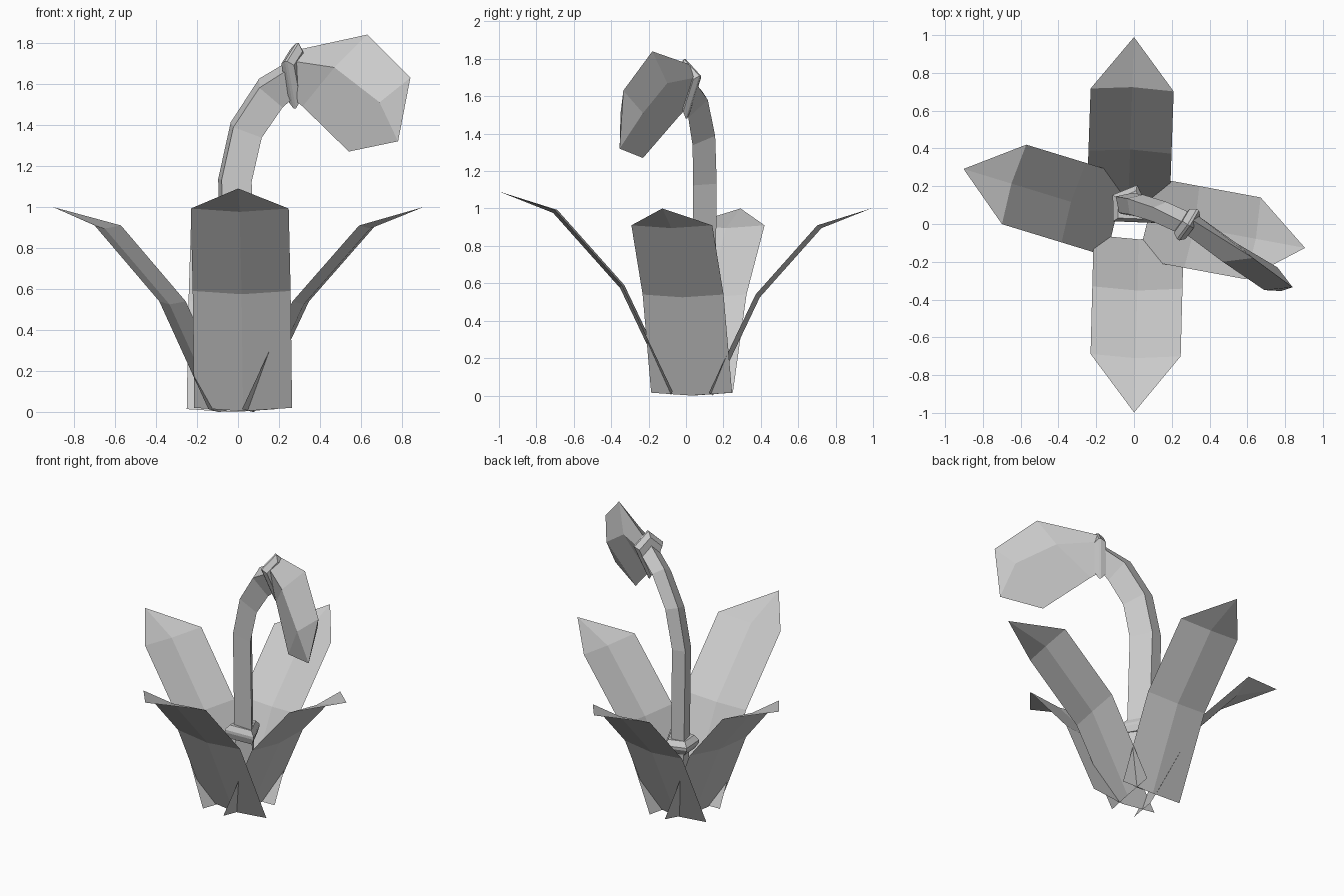
import bpy, math
from mathutils import Vector as V

if "Cube" in bpy.data.objects:
    bpy.data.objects.remove(bpy.data.objects["Cube"])

W = V((0.55, 0.835, 0)).normalized()      # sideways direction of the drooping stem


def make(name, verts, faces):
    me = bpy.data.meshes.new(name)
    me.from_pydata([tuple(v) for v in verts], [], faces)
    me.update()
    ob = bpy.data.objects.new(name, me)
    bpy.context.collection.objects.link(ob)
    return ob


def kite(c, t, a, side, h):
    """Kite section: outer corner, two side corners, inner corner."""
    t = V(t).normalized()
    o = t.cross(W).normalized()
    c = V(c)
    return [c + o * a, c + o * side + W * h, c - o * a, c + o * side - W * h]


def loft(name, rings, tip=None):
    verts = [p for r in rings for p in r]
    n = len(rings)
    faces = [(i * 4 + j, i * 4 + (j + 1) % 4, i * 4 + 4 + (j + 1) % 4, i * 4 + 4 + j)
             for i in range(n - 1) for j in range(4)]
    faces.append((3, 2, 1, 0))
    e = (n - 1) * 4
    if tip:
        verts.append(V(tip))
        faces += [(e + j, e + (j + 1) % 4, len(verts) - 1) for j in range(4)]
    else:
        faces.append((e, e + 1, e + 2, e + 3))
    # flip so normals point out
    return make(name, verts, [f[::-1] for f in faces])


# Leaves: creased single sheets, (outward, height) rows ending in a point
def leaf(name, base, angle, s=1.0, z0=0.0):
    a = math.radians(angle)
    d, w = V((math.cos(a), math.sin(a), 0)), V((-math.sin(a), math.cos(a), 0))
    verts = []
    for r, z in ((0, 0.015), (0.25, 0.54), (0.58, 0.91)):
        for k in (-1, 0, 1):
            drop = 0.015 if k == 0 else 0
            p = V((base[0], base[1], z0)) + d * ((r + drop) * s) + w * (0.22 * k * s)
            p.z += (z - drop) * s
            verts.append(p)
    verts.append(V((base[0], base[1], z0 + 1.0 * s)) + d * 0.86 * s)
    faces = [(i * 3 + j, i * 3 + j + 1, i * 3 + j + 4, i * 3 + j + 3)
             for i in range(2) for j in range(2)]
    faces += [(6, 7, 9), (7, 8, 9)]
    make(name, verts, [f[::-1] for f in faces])


leaf("leaf_front", (0.025, -0.065), 268.5, 1.085, 0.005)
leaf("leaf_back", (-0.03, 0.13), 88)
leaf("leaf_right", (0.06, 0.03), -10.5)
leaf("leaf_left", (-0.08, 0.04), 163)

# Stem: kite section swept along a bent path
path = [V(p) for p in ((0.03, 0.07, 0.08), (0.0, 0.085, 0.5), (-0.015, 0.092, 1.13),
                       (0.04, 0.085, 1.375), (0.16, 0.05, 1.555), (0.28, 0.0, 1.635))]
end_dir = V((0.84, -0.53, -0.05))
rings = []
for i, p in enumerate(path):
    if i == len(path) - 1:
        t = end_dir
    elif i == 0:
        t = path[1] - p
    elif i == 2:
        t = V((0.06, -0.03, 1))
    else:
        t = (path[i + 1] - p).normalized() + (p - path[i - 1]).normalized()
    rings.append(kite(p, t, 0.098, 0.036, 0.063))
loft("stem", rings)


# Collars: short kite beads, widest in the middle
def collar(name, c, t, a, side, h, half):
    t = V(t).normalized()
    loft(name, [kite(V(c) + t * (half * q), t, a * s, side * s, h * s)
                for q, s in ((-1, 0.8), (-0.1, 1), (0.3, 1), (1, 0.75))])


collar("lower_collar", (0.0, 0.08, 0.48), (-0.05, 0.02, 1), 0.135, 0.055, 0.115, 0.045)
collar("upper_collar", (0.28, 0.0, 1.64), end_dir, 0.16, 0.07, 0.095, 0.035)

# Flower bud: diamond rings curling downward to a tip
bud = [
    [(0.31, 0.02, 1.77), (0.33, 0.05, 1.70), (0.29, -0.02, 1.51), (0.27, -0.05, 1.71)],
    [(0.63, -0.18, 1.84), (0.54, -0.10, 1.67), (0.315, -0.04, 1.49), (0.47, -0.20, 1.68)],
    [(0.84, -0.335, 1.63), (0.76, -0.23, 1.51), (0.54, -0.23, 1.27), (0.69, -0.35, 1.51)],
]
loft("flower_bud", [[V(p) for p in r] for r in bud], (0.78, -0.355, 1.32))
